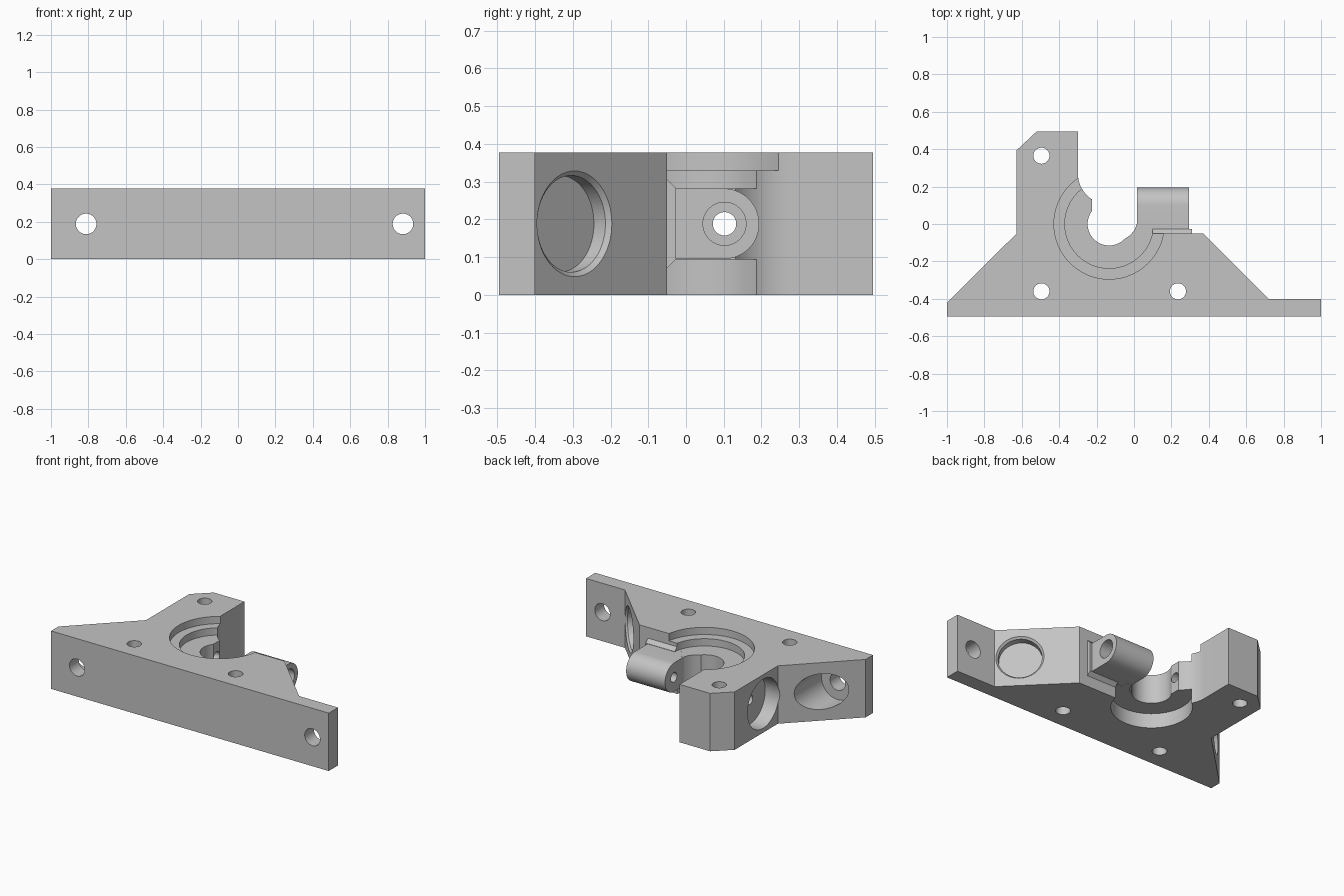
import bpy, bmesh, math
from mathutils import Vector, Matrix

if "Cube" in bpy.data.objects:
    bpy.data.objects.remove(bpy.data.objects["Cube"], do_unlink=True)

H = 0.377          # block height
MID = H / 2
GRIP = 0.094       # half height of the middle layer
BORE = (-0.133, 0.0)

grey = bpy.data.materials.new("grey plastic")
grey.use_nodes = True
grey.diffuse_color = (0.55, 0.55, 0.55, 1)
grey.node_tree.nodes["Principled BSDF"].inputs["Base Color"].default_value = (0.55, 0.55, 0.55, 1)


def finish(bm, name):
    bmesh.ops.recalc_face_normals(bm, faces=bm.faces)
    mesh = bpy.data.meshes.new(name)
    bm.to_mesh(mesh)
    bm.free()
    mesh.materials.append(grey)
    ob = bpy.data.objects.new(name, mesh)
    bpy.context.collection.objects.link(ob)
    return ob


def prism(name, points, vector):
    """Extrude a flat polygon along a vector."""
    bm = bmesh.new()
    face = bm.faces.new([bm.verts.new(p) for p in points])
    out = bmesh.ops.extrude_face_region(bm, geom=[face])
    moved = [v for v in out["geom"] if isinstance(v, bmesh.types.BMVert)]
    bmesh.ops.translate(bm, verts=moved, vec=vector)
    return finish(bm, name)


def rod(name, a, b, r1, r2=None, sides=64):
    """Cylinder or cone from point a to point b."""
    a, b = Vector(a), Vector(b)
    axis = b - a
    turn = axis.to_track_quat("Z", "Y").to_matrix().to_4x4()
    bm = bmesh.new()
    bmesh.ops.create_cone(bm, cap_ends=True, segments=sides, radius1=r1,
                          radius2=r1 if r2 is None else r2, depth=axis.length,
                          matrix=Matrix.Translation((a + b) / 2) @ turn)
    return finish(bm, name)


def combine(target, tool, operation):
    """Apply a boolean and discard the tool."""
    mod = target.modifiers.new("boolean", "BOOLEAN")
    mod.operation = operation
    mod.solver = "EXACT"
    mod.object = tool
    bpy.ops.object.select_all(action="DESELECT")
    bpy.context.view_layer.objects.active = target
    target.select_set(True)
    bpy.ops.object.modifier_apply(modifier=mod.name)
    bpy.data.objects.remove(tool, do_unlink=True)


def cut(*args):
    combine(bracket, rod("cutter", *args), "DIFFERENCE")


# Bracket outline, with a concave clearance arc on the arm
arc = [(-0.135 + 0.165 * math.cos(t), 0.27 + 0.165 * math.sin(t))
       for t in [math.radians(237 - 57 * i / 10) for i in range(11)]]
outline = [(-1, -0.495), (1, -0.495), (1, -0.4), (0.72, -0.4), (0.37, -0.05),
           (0.05, -0.05), (0.05, 0), (0.015, 0), (0.004, -0.03), (-0.02, -0.06),
           (-0.05, -0.08), (-0.135, -0.08), (-0.135, 0.07), (-0.225, 0.07)]
outline += arc + [(-0.3, 0.495), (-0.52, 0.495), (-0.627, 0.395), (-0.627, -0.05), (-1, -0.42)]
bracket = prism("bracket_body", [(x, y, 0) for x, y in outline], (0, 0, H))

# Bore and stepped bearing recesses
for radius, low, high in [(0.115, -0.1, 0.5), (0.237, -0.1, MID - GRIP),
                          (0.237, MID + GRIP, 0.5), (0.295, 0.33, 0.5)]:
    cut((*BORE, low), (*BORE, high), radius)

# Clamp lug with a rounded end
lug = [(0.1 + GRIP * math.cos(t), MID + (GRIP - 0.0005) * math.sin(t))
       for t in [math.radians(-90 + 7.5 * i) for i in range(25)]]
lug += [(-0.06, MID + GRIP - 0.0005), (-0.06, MID - GRIP + 0.0005)]
combine(bracket, prism("lug", [(0.0152, y, z) for y, z in lug], (0.28, 0, 0)), "UNION")

# Chamfered pad at the root of the lug
pad = [(-0.06, 0.118), (-0.05, 0.118), (-0.027, GRIP + 0.001)]
pad = [(y, MID + z) for y, z in pad] + [(y, MID - z) for y, z in reversed(pad)]
combine(bracket, prism("pad", [(0.1, y, z) for y, z in pad], (0.21, 0, 0)), "UNION")

# Clamp screw hole, lug counterbore and arm pocket
cut((-0.8, 0.102, MID), (0.5, 0.102, MID), 0.031)
cut((0.2, 0.102, MID), (0.5, 0.102, MID), 0.057)
cut((-0.8, 0.102, MID), (-0.53, 0.102, MID), 0.16)

# Vertical mounting holes
for x, y in [(-0.495, 0.365), (-0.495, -0.36), (0.235, -0.36)]:
    cut((x, y, -0.1), (x, y, 0.5), 0.043)

# Front screw holes, with a deep counterbore on one end
for x in (-0.812, 0.882):
    cut((x, -0.7, MID), (x, 0.1, MID), 0.055)
cut((-0.812, -0.4, MID), (-0.812, 0.1, MID), 0.116)

# Shallow round pocket in the sloped face, with a bevelled mouth
mouth = Vector((0.6155, -0.2955, MID))
normal = Vector((1, 1, 0)).normalized()
cut(mouth - normal * 0.055, mouth + normal * 0.1, 0.128)
cut(mouth - normal * 0.013, mouth + normal * 0.001, 0.127, 0.141)

bpy.ops.object.select_all(action="DESELECT")
bpy.context.view_layer.objects.active = bracket
bracket.select_set(True)
bpy.ops.object.shade_smooth_by_angle(angle=math.radians(25))
